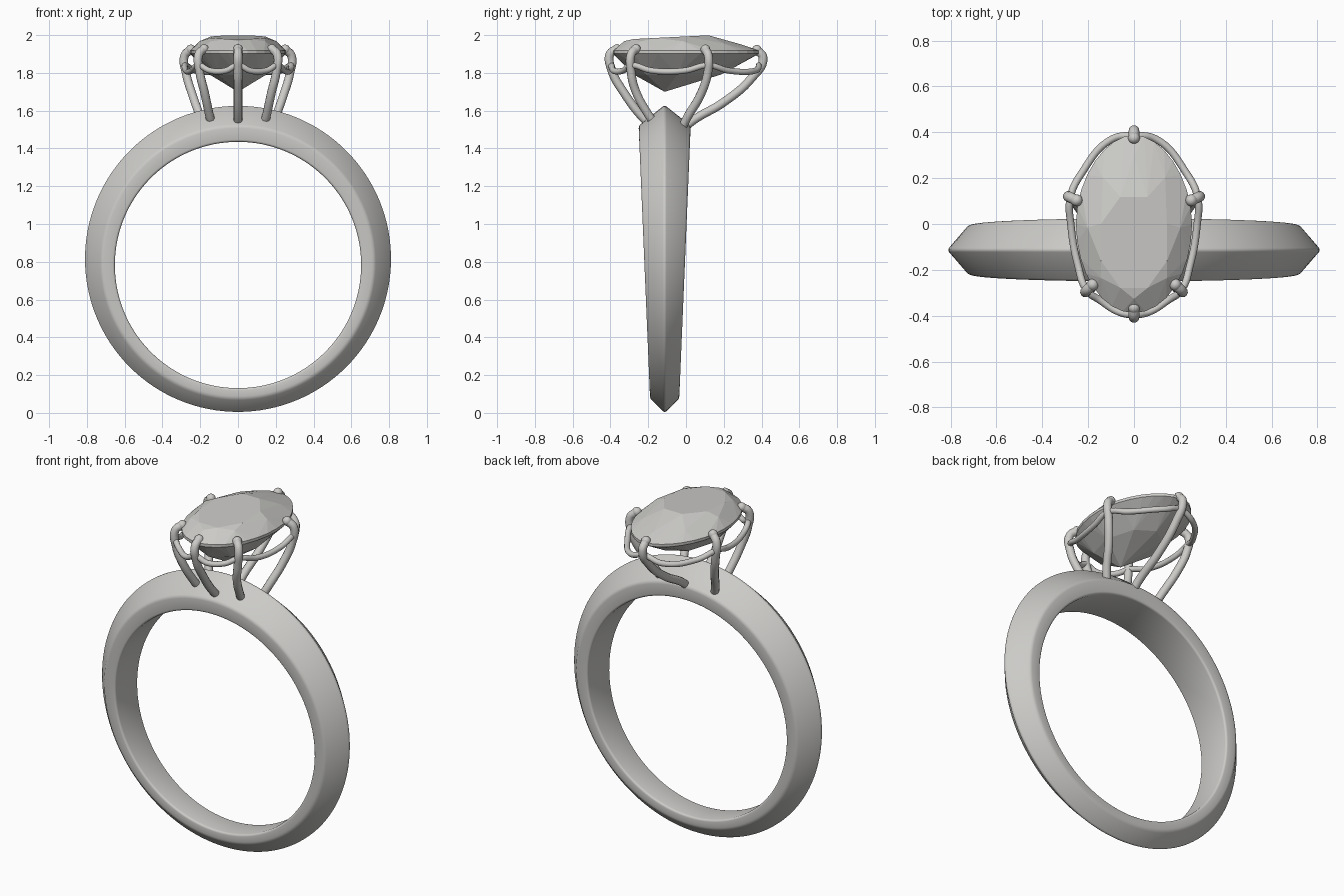
import bpy, bmesh
from math import sin, cos, pi, radians
from mathutils import Vector

cube = bpy.data.objects.get("Cube")
if cube:
    bpy.data.objects.remove(cube, do_unlink=True)


def material(name, colour):
    m = bpy.data.materials.new(name)
    m.use_nodes = True
    m.diffuse_color = colour
    m.node_tree.nodes["Principled BSDF"].inputs["Base Color"].default_value = colour
    return m


METAL = material("pale grey", (0.6, 0.595, 0.575, 1))


def activate(obj):
    bpy.ops.object.select_all(action='DESELECT')
    obj.select_set(True)
    bpy.context.view_layer.objects.active = obj


def mesh_object(name, bm):
    bmesh.ops.recalc_face_normals(bm, faces=bm.faces)
    mesh = bpy.data.meshes.new(name)
    bm.to_mesh(mesh)
    bm.free()
    obj = bpy.data.objects.new(name, mesh)
    bpy.context.collection.objects.link(obj)
    mesh.materials.append(METAL)
    return obj


def wire(name, points, radius, closed=False):
    """Round wire through the points, as a mesh."""
    data = bpy.data.curves.new(name, 'CURVE')
    data.dimensions = '3D'
    data.bevel_depth = radius
    data.bevel_resolution = 4
    data.resolution_u = 8
    data.use_fill_caps = True
    spline = data.splines.new('BEZIER')
    spline.bezier_points.add(len(points) - 1)
    spline.use_cyclic_u = closed
    for bp, p in zip(spline.bezier_points, points):
        bp.co = p
        bp.handle_left_type = bp.handle_right_type = 'AUTO'
    obj = bpy.data.objects.new(name, data)
    bpy.context.collection.objects.link(obj)
    data.materials.append(METAL)
    activate(obj)
    bpy.ops.object.convert(target='MESH')
    bpy.ops.object.shade_smooth_by_angle(angle=radians(50))


# Band: knife-edge section whose width grows towards the top
BAND_Y = -0.113
SEGMENTS = 128
# radius, centre height, side of the section
SECTION = [(0.652, 0.783, -1), (0.722, 0.798, -1), (0.815, 0.815, 0),
           (0.722, 0.798, 1), (0.652, 0.783, 1)]
bm = bmesh.new()
rings = []
for i in range(SEGMENTS):
    a = 2 * pi * i / SEGMENTS
    ring = []
    for r, centre, side in SECTION:
        z = centre + r * sin(a)
        half = 0.074 + 0.042 * z
        ring.append(bm.verts.new((r * cos(a), BAND_Y + side * half, z)))
    rings.append(ring)
n = len(SECTION)
for i in range(SEGMENTS):
    a, b = rings[i], rings[(i + 1) % SEGMENTS]
    for k in range(n):
        bm.faces.new((a[k], b[k], b[(k + 1) % n], a[(k + 1) % n]))
band = mesh_object("band", bm)
bevel = band.modifiers.new("soft_edges", 'BEVEL')
bevel.width = 0.012
bevel.segments = 3
bevel.limit_method = 'ANGLE'
bevel.angle_limit = radians(25)
activate(band)
bpy.ops.object.modifier_apply(modifier="soft_edges")
bpy.ops.object.shade_smooth_by_angle(angle=radians(35))


# Gem: faceted oval with a tilted table and an off-centre point below
def outline(a, scale=1.0, focus=0.0):
    """Point on the oval girdle, pulled towards y = focus."""
    x = 0.253 * cos(a) * (1 - 0.1 * max(sin(a), 0) ** 2)
    return x * scale, focus + (0.388 * sin(a) - focus) * scale


bm = bmesh.new()
for i in range(32):
    x, y = outline(2 * pi * i / 32)
    bm.verts.new((x, y, 1.918))
    bm.verts.new((x, y, 1.902))
for i in range(8):
    a = 2 * pi * (i + 0.5) / 8
    # table corners
    bm.verts.new((0.155 * cos(a), -0.08 + 0.215 * sin(a), 1.993 + 0.05 * (-0.08 + 0.215 * sin(a))))
    # crown corners
    a = 2 * pi * i / 8
    x, y = outline(a, 0.80, -0.08)
    bm.verts.new((x, y, 1.968 - 0.018 * max(sin(a), 0)))
    # pavilion corners
    x, y = outline(a, 0.60, BAND_Y)
    bm.verts.new((x, y, 1.792))
bm.verts.new((0, BAND_Y, 1.70))
hull = bmesh.ops.convex_hull(bm, input=bm.verts)
loose = [v for v in bm.verts if not v.link_faces]
bmesh.ops.delete(bm, geom=loose, context='VERTS')
bmesh.ops.dissolve_limit(bm, angle_limit=radians(2), verts=bm.verts, edges=bm.edges)
mesh_object("gem", bm)

# Prongs: from the band up and over the girdle
PRONGS = {
    "front_prong": [(0, -0.18, 1.52), (0, -0.225, 1.56), (0, -0.325, 1.69), (0, -0.395, 1.82),
                    (0, -0.402, 1.90), (0, -0.365, 1.926)],
    "back_prong": [(0, -0.02, 1.50), (0, 0.04, 1.55), (0, 0.20, 1.645), (0, 0.345, 1.77),
                   (0, 0.408, 1.88), (0, 0.375, 1.922)],
    "left_front_prong": [(0.14, -0.165, 1.53), (0.152, -0.20, 1.58), (0.178, -0.265, 1.70),
                         (0.202, -0.29, 1.80), (0.207, -0.29, 1.90), (0.18, -0.265, 1.926)],
    "left_back_prong": [(0.175, -0.02, 1.51), (0.20, 0.01, 1.57), (0.24, 0.075, 1.68),
                        (0.275, 0.115, 1.80), (0.283, 0.118, 1.89), (0.25, 0.103, 1.924)],
}


def prong(name, points):
    wire(name, points, 0.023)
    # rounded tip
    bpy.ops.mesh.primitive_uv_sphere_add(segments=16, ring_count=8, radius=0.026, location=points[-1])
    tip = bpy.context.object
    tip.name = name + "_tip"
    tip.data.materials.append(METAL)
    bpy.ops.object.shade_smooth()


for name, points in PRONGS.items():
    prong(name, points)
    if name.startswith("left"):
        prong(name.replace("left", "right"), [(-x, y, z) for x, y, z in points])

# Gallery wire: joins the prongs and sags between them
joints = [(0, -0.395), (0.205, -0.29), (0.278, 0.115), (0, 0.385),
          (-0.278, 0.115), (-0.205, -0.29)]
path = []
for i, (x, y) in enumerate(joints):
    nx, ny = joints[(i + 1) % len(joints)]
    path.append((x, y, 1.84))
    for t in (0.3, 0.7):
        p = Vector((x + (nx - x) * t, y + (ny - y) * t))
        grow = 1 / ((p.x / 0.275) ** 2 + (p.y / 0.395) ** 2) ** 0.5
        path.append((p.x * grow, p.y * grow, 1.812))
wire("gallery_wire", path, 0.016, closed=True)
